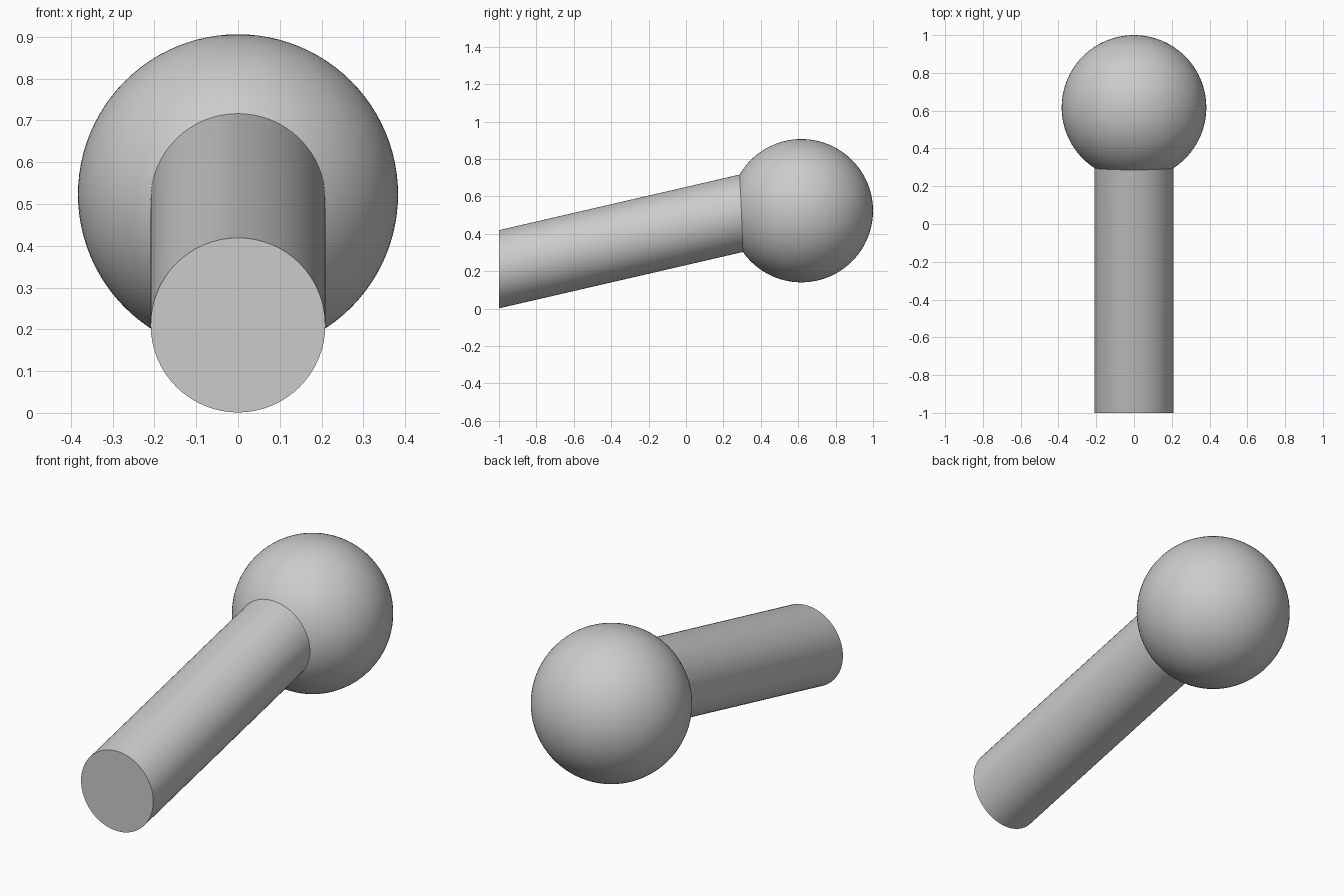
import bpy
import bmesh
from math import radians
from mathutils import Matrix, Vector

cube = bpy.data.objects.get("Cube")
if cube:
    bpy.data.objects.remove(cube, do_unlink=True)

# One plain grey for everything
grey = bpy.data.materials.new("plain grey")
grey.use_nodes = True
grey.diffuse_color = (0.6, 0.6, 0.6, 1)
grey.node_tree.nodes["Principled BSDF"].inputs["Base Color"].default_value = grey.diffuse_color


def finish(name, bm):
    bmesh.ops.recalc_face_normals(bm, faces=bm.faces)
    mesh = bpy.data.meshes.new(name)
    bm.to_mesh(mesh)
    bm.free()
    mesh.materials.append(grey)
    obj = bpy.data.objects.new(name, mesh)
    bpy.context.collection.objects.link(obj)
    bpy.ops.object.select_all(action="DESELECT")
    obj.select_set(True)
    bpy.context.view_layer.objects.active = obj
    bpy.ops.object.shade_smooth_by_angle(angle=radians(35))
    return obj


# Ball at the back end
bm = bmesh.new()
bmesh.ops.create_uvsphere(bm, u_segments=96, v_segments=48, radius=0.383,
                          matrix=Matrix.Translation((0, 0.617, 0.523)))
finish("ball", bm)

# Shaft: a vertical disc swept back along a rising line into the ball
bm = bmesh.new()
disc = Matrix.Translation((0, -1, 0.21)) @ Matrix.Rotation(radians(90), 4, "X")
bmesh.ops.create_circle(bm, cap_ends=True, segments=64, radius=0.209, matrix=disc)
swept = bmesh.ops.extrude_face_region(bm, geom=bm.faces[:], use_keep_orig=True)
run = 1.5
bmesh.ops.translate(bm, vec=Vector((0, run, run * 0.231)),
                    verts=[v for v in swept["geom"] if isinstance(v, bmesh.types.BMVert)])
finish("shaft", bm)
